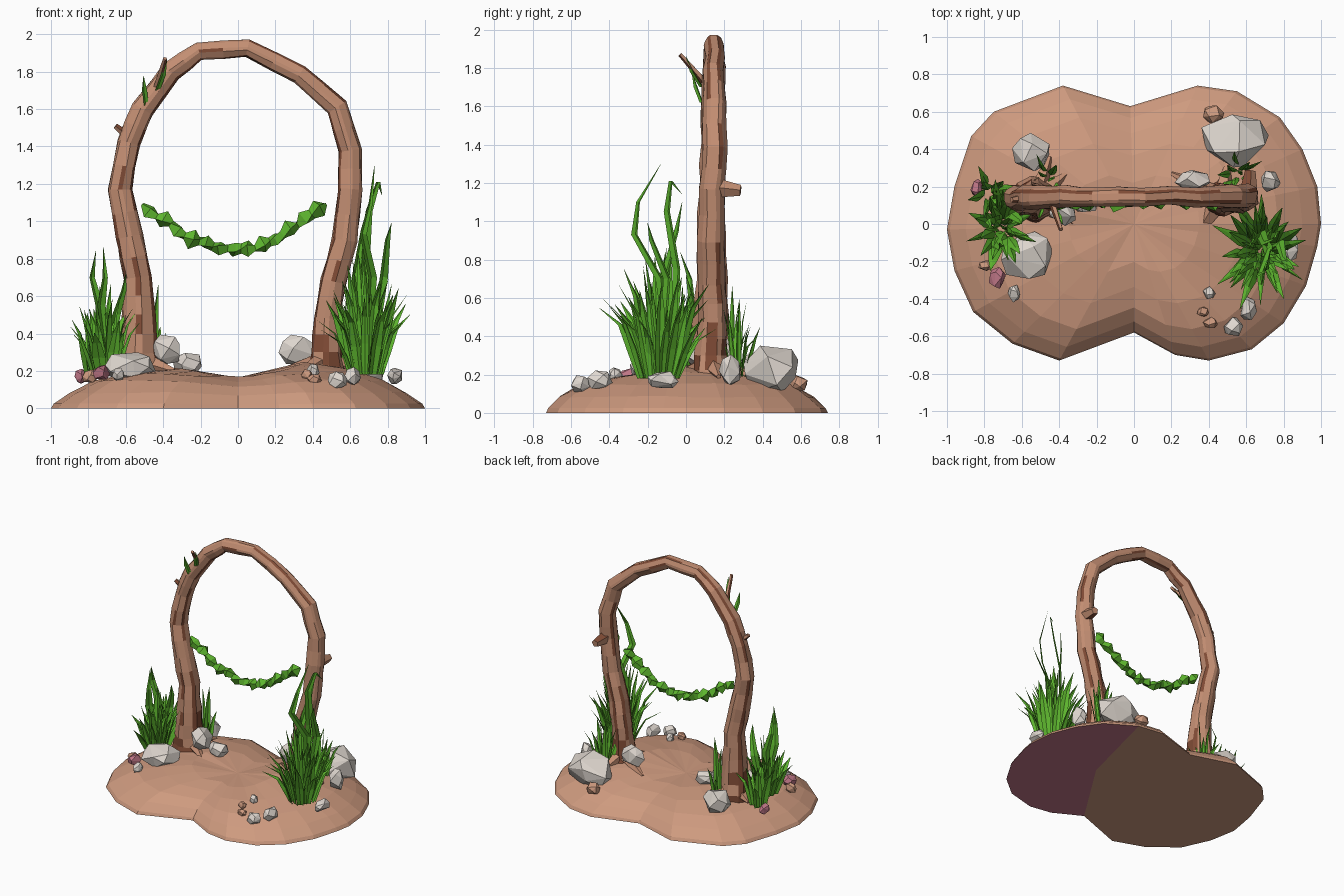
import bpy, bmesh, math, random
from mathutils import Vector as V

if "Cube" in bpy.data.objects:
    bpy.data.objects.remove(bpy.data.objects["Cube"])

random.seed(4)
R = random.uniform


def material(name, r, g, b):
    m = bpy.data.materials.new(name)
    m.diffuse_color = [(c / 255) ** 2.2 for c in (r, g, b)] + [1]
    m.use_nodes = True
    m.node_tree.nodes["Principled BSDF"].inputs["Base Color"].default_value = m.diffuse_color
    return m


earth = material("earth", 205, 153, 126)
bark = material("bark", 194, 141, 114)
dark_bark = material("dark_bark", 126, 76, 56)
stone = material("stone", 222, 214, 206)
pink = material("pink_stone", 190, 118, 134)
green = material("leaf_green", 94, 180, 50)


def build(name, verts, faces, mats, idx=None, fix=True):
    me = bpy.data.meshes.new(name)
    me.from_pydata([tuple(v) for v in verts], [], faces)
    for m in mats:
        me.materials.append(m)
    if idx:
        for p, i in zip(me.polygons, idx):
            p.material_index = i
    if fix:
        bm = bmesh.new()
        bm.from_mesh(me)
        bmesh.ops.recalc_face_normals(bm, faces=bm.faces)
        bm.to_mesh(me)
        bm.free()
    ob = bpy.data.objects.new(name, me)
    bpy.context.collection.objects.link(ob)
    return ob


def tube(name, pts, radii, angles, mats, ref=(0, 1, 0), rule=None, jit=0.0, twist=0.0):
    """Sweep a ring of given angles along a path; rule(k, point) picks a material."""
    pts = [V(p) for p in pts]
    n, verts, faces, idx = len(angles), [], [], []
    for i, p in enumerate(pts):
        t = (pts[min(i + 1, len(pts) - 1)] - pts[max(i - 1, 0)]).normalized()
        a = t.cross(V(ref)).normalized()
        b = a.cross(t)
        for g in angles:
            g += twist * i
            r = radii[i] * (1 + R(-jit, jit))
            verts.append(p + a * r * math.cos(g) + b * r * math.sin(g))
    for i in range(len(pts) - 1):
        for k in range(n):
            j = (k + 1) % n
            faces.append((i * n + k, i * n + j, (i + 1) * n + j, (i + 1) * n + k))
            idx.append(rule(k, pts[i]) if rule else 0)
    faces += [tuple(range(n)), tuple(range(len(verts) - n, len(verts)))]
    return build(name, verts, faces, mats, idx + [0, 0])


# Two-lobed earth mound: outline rings shrinking upward, with a central saddle
outline = [(1, 0), (.98, .2), (.9, .4), (.78, .57), (.55, .71), (.34, .74), (-.02, .63),
           (-.38, .74), (-.75, .6), (-.87, .47), (-.96, .2), (-1, -.03), (-.96, -.25),
           (-.86, -.47), (-.65, -.64), (-.4, -.73), (0, -.58), (.22, -.7), (.4, -.73),
           (.63, -.67), (.8, -.53), (.92, -.33), (.98, -.12)]
n = len(outline)
verts, faces, idx = [], [], []
rings = [(1, 0), (.985, .025), (.9, .085), (.77, .148), (.58, .19), (.35, .22)]
for s, z in rings:
    for x, y in outline:
        h = z * (1 - .25 * math.exp(-(x * s / .25) ** 2)) + (R(-.006, .006) if z > .03 else 0)
        h += .04 * math.exp(-((x * s - .42) / .2) ** 2 - ((y * s - .05) / .3) ** 2) if z > .1 else 0
        verts.append((x * s, y * s, h))
for i in range(len(rings) - 1):
    for k in range(n):
        j = (k + 1) % n
        faces.append((i * n + k, i * n + j, i * n + n + j, i * n + n + k))
        idx.append(0)
top = len(verts)
verts += [(0, 0, .165), (.37, 0, 0)]
for k in range(n):
    j = (k + 1) % n
    faces += [(top - n + k, top - n + j, top), (j, k, top + 1)]
    mx, my = (outline[k][0] + outline[j][0]) / 2, (outline[k][1] + outline[j][1]) / 2
    idx += [0, 1 if mx > .45 or (my < 0 and mx > 0) else 0]
build("earth_mound", verts, faces, [earth, pink], idx)

# Arched trunk: wide bark faces alternating with narrow streak faces
path = [(-.53, .15, .13), (-.53, .3, .108), (-.53, .5, .092), (-.535, .7, .078), (-.58, .92, .075),
        (-.63, 1.17, .066), (-.585, 1.42, .064), (-.51, 1.6, .064), (-.36, 1.8, .058), (-.21, 1.91, .052),
        (.05, 1.925, .05), (.33, 1.785, .052), (.53, 1.61, .06), (.6, 1.38, .064), (.6, 1.17, .066),
        (.57, .9, .07), (.51, .68, .073), (.475, .48, .075), (.47, .3, .085), (.47, .15, .11)]
pts, rad = [], []
for (x, z, r), (x2, z2, r2) in zip(path, path[1:]):
    for f in (0, .5):
        pts.append((x + (x2 - x) * f, .135 + R(-.006, .006) + .012 * (z > 1.3), z + (z2 - z) * f))
        rad.append(r + (r2 - r) * f)
pts.append((path[-1][0], .14, path[-1][1]))
rad.append(path[-1][2])
angles = [math.radians(60 * k + 30 + d) for k in range(6) for d in (-10, 10)]
streak = [k % 4 == 0 for k in range(12)]


def bark_rule(k, p):
    if k % 2:
        return int(p.z < .5 and random.random() < .4)
    if random.random() < .28:
        streak[k] = not streak[k]
    return int(streak[k])


tube("arch_trunk", pts, rad, angles, [bark, dark_bark], rule=bark_rule, jit=.07)

# Branch stubs and spreading roots
five = [math.tau * k / 5 for k in range(5)]
stubs = [((-.58, .14, 1.45), (-.655, .13, 1.51), .025), ((.61, .18, 1.17), (.62, .285, 1.16), .05),
         ((-.44, .12, 1.7), (-.39, -.03, 1.87), .02)]
for a, b, r in stubs:
    tube("branch_stub", [a, b], [r, r * .6], five, [bark, dark_bark], (.3, .2, .1),
         lambda k, p: int(k in (2, 4)))
roots = [(-.53, -.32, .0), (-.53, -.36, .27), (-.53, -.45, .36), (-.53, -.7, .2),
         (.47, .33, -.07), (.47, .2, .27), (.47, .5, .33), (.47, .65, .17)]
for x0, x, y in roots:
    tube("root", [(x0, .14, .26), ((x0 + x) / 2, (.14 + y) / 2, .222), (x, y, .19)],
         [.06, .04, .012], five, [bark], (.1, .1, 1))


# Stones: convex hulls of jittered points
def rock(x, y, z, rx, ry, rz, mat):
    bm = bmesh.new()
    for i in range(15):
        h = 1 - 2 * (i + .5) / 15
        a = i * 2.4 + R(-.4, .4) + x * 9
        w = (1 - h * h) ** .4
        bm.verts.new((x + rx * w * math.cos(a) * R(.85, 1.1), y + ry * w * math.sin(a) * R(.85, 1.1),
                      z + rz * max(h, -.8)))
    hull = bmesh.ops.convex_hull(bm, input=bm.verts)
    bmesh.ops.delete(bm, geom=[v for v in hull["geom_interior"] if isinstance(v, bmesh.types.BMVert)],
                     context='VERTS')
    bmesh.ops.recalc_face_normals(bm, faces=bm.faces)
    me = bpy.data.meshes.new("stone")
    bm.to_mesh(me)
    bm.free()
    me.materials.append(mat)
    bpy.context.collection.objects.link(bpy.data.objects.new("stone", me))


for r in [(.55, .45, .22, .2, .15, .14, stone), (-.57, -.17, .22, .16, .14, .085, stone),
          (-.55, .38, .23, .11, .1, .1, stone), (-.38, .08, .31, .09, .09, .09, stone),
          (-.26, .12, .24, .09, .06, .06, stone), (.32, .23, .31, .1, .06, .09, stone),
          (.73, .23, .22, .06, .06, .09, stone), (.53, -.55, .15, .055, .055, .05, stone),
          (.61, -.45, .17, .05, .07, .055, stone), (.4, -.37, .2, .035, .035, .04, stone),
          (.84, -.12, .17, .045, .08, .05, stone), (-.64, -.37, .18, .035, .05, .04, stone),
          (.42, .59, .15, .06, .05, .05, earth), (.41, -.53, .155, .04, .03, .03, earth),
          (.37, -.47, .18, .035, .03, .03, earth), (-.84, .19, .17, .035, .05, .045, pink),
          (-.73, -.29, .19, .05, .06, .045, pink), (-.79, -.22, .17, .05, .03, .04, earth)]:
    rock(*r)


# Leaf ribbons: folded strips that taper to a point
def ribbon(store, pts, width, side):
    vs, fs = store
    pts, side = [V(p) for p in pts], V(side)
    last = len(pts) - 1
    for i, p in enumerate(pts):
        w = width * (.7 if i == 0 else (1 - (i / last) ** 2) + .03)
        b = len(vs)
        vs += [p - side * w, p + V((-side.y, side.x, .15)) * w * .35, p + side * w]
        if i < last:
            fs += [(b, b + 1, b + 4, b + 3), (b + 1, b + 2, b + 5, b + 4)]


def tuft(name, cx, cy, z, spread, count, low, high, width=.034, stretch=1.0):
    store = ([], [])
    for i in range(count):
        a = i * 2.4 + R(-.3, .3)
        q = math.sqrt((i + .5) / count)
        d = V((math.cos(a), math.sin(a) * stretch, 0))
        h = R(low, high) * (1.15 - .5 * q)
        base = V((cx, cy, z)) + d * spread * q * .4
        out = spread * q
        g = a + R(-.9, .9)
        ribbon(store, [base, base + d * out * .2 + V((0, 0, h * .4)),
                       base + d * out * .42 + V((0, 0, h * .75)),
                       base + d * out * R(.6, .95) + V((0, 0, h))],
               width * R(.7, 1.2), (-math.sin(g), math.cos(g), 0))
    build(name, *store, [green], fix=False)


tuft("right_grass", .68, -.14, .18, .22, 52, .35, .66, stretch=1.25)
tuft("left_grass", -.71, -.02, .18, .18, 30, .3, .5, stretch=1.3)
tuft("left_side_grass", -.77, .17, .17, .14, 9, .25, .4)
tuft("left_back_grass", -.46, .24, .19, .12, 8, .25, .48, .022)
tuft("right_back_grass", .55, .27, .19, .13, 9, .25, .45, .024)

# Tall wavy blades, plus the leaves on the upper branch
tall = ([], [])
for p in [[(.7, -.1, .4), (.72, -.14, .7), (.67, -.27, .93), (.71, -.25, 1.1), (.73, -.13, 1.3)],
          [(.66, -.06, .4), (.68, -.05, .75), (.7, -.1, 1.05), (.75, -.08, 1.21), (.77, -.02, 1.14)],
          [(.64, -.08, .4), (.63, -.12, .7), (.67, -.05, .95), (.7, -.02, 1.1)],
          [(.74, -.12, .4), (.78, -.1, .7), (.8, -.18, .9), (.82, -.2, .99)],
          [(-.73, 0, .3), (-.74, .03, .55), (-.78, .02, .7), (-.76, -.03, .84)],
          [(-.7, -.05, .3), (-.73, -.1, .55), (-.71, -.13, .7), (-.72, -.1, .86)],
          [(-.68, .03, .3), (-.65, .05, .5), (-.61, .02, .63), (-.6, 0, .72)]]:
    ribbon(tall, p, .032, (.75, .65, 0))
for p in [[(-.49, .08, 1.62), (-.5, .05, 1.7), (-.505, .03, 1.78)],
          [(-.43, .08, 1.7), (-.4, .03, 1.78), (-.38, 0, 1.86)]]:
    ribbon(tall, p, .022, (.8, .6, 0))
build("tall_blades", *tall, [green], fix=False)

# Sagging leafy garland: crumpled, twisted tube with alternating thickness
N = 26
gpts, grad = [], []
for i in range(N + 1):
    t = i / N * 2 - 1
    gpts.append((-.02 + t * .49, .12 + R(-.015, .015), .85 + .25 * abs(t) ** 1.9 + R(-.012, .012)))
    grad.append((.046 if i % 2 else .024) * (1 if 0 < i < N else .5))
tube("leafy_garland", gpts, grad, [0, 1.6, 3.1, 4.7], [green], jit=.3, twist=.45)
